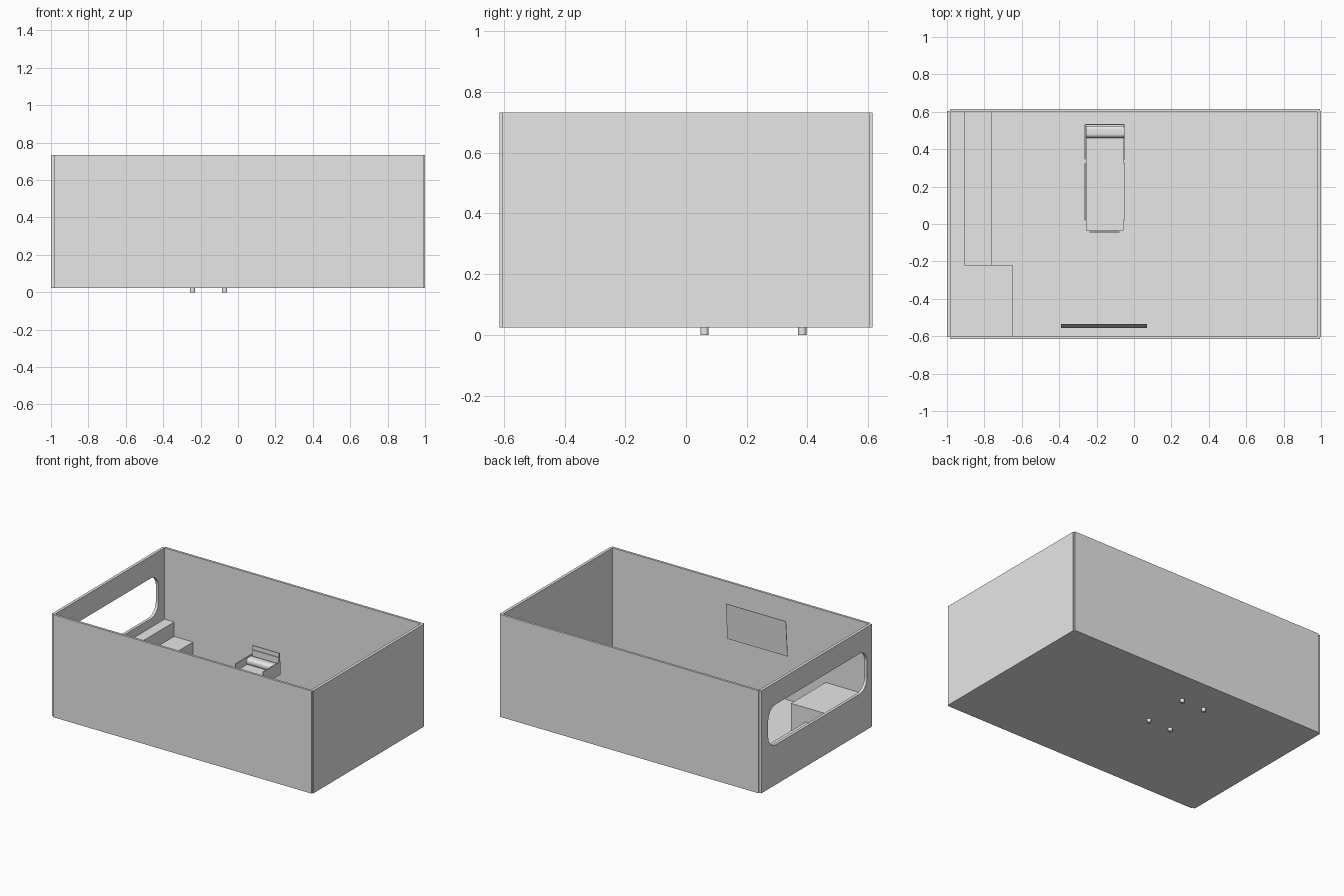
import bpy, bmesh, math

if "Cube" in bpy.data.objects:
    bpy.data.objects.remove(bpy.data.objects["Cube"], do_unlink=True)

grey = bpy.data.materials.new("light_grey")
grey.use_nodes = True
grey.diffuse_color = (0.8, 0.8, 0.8, 1)
grey.node_tree.nodes["Principled BSDF"].inputs["Base Color"].default_value = (0.8, 0.8, 0.8, 1)


def add(name, bm):
    mesh = bpy.data.meshes.new(name)
    bm.to_mesh(mesh)
    bm.free()
    mesh.materials.append(grey)
    obj = bpy.data.objects.new(name, mesh)
    bpy.context.collection.objects.link(obj)
    return obj


def box(name, x, y, z, round_axis=None, radius=0.0):
    """Box from three (low, high) ranges, optionally rounded along one axis."""
    bm = bmesh.new()
    bmesh.ops.create_cube(bm, size=1)
    for v in bm.verts:
        for i, (low, high) in enumerate((x, y, z)):
            v.co[i] = high if v.co[i] > 0 else low
    if round_axis is not None:
        edges = [e for e in bm.edges
                 if abs((e.verts[0].co - e.verts[1].co)[round_axis]) > 1e-5]
        bmesh.ops.bevel(bm, geom=edges, offset=radius, segments=8,
                        profile=0.5, affect='EDGES')
    return add(name, bm)


def smooth(obj):
    bpy.ops.object.select_all(action='DESELECT')
    obj.select_set(True)
    bpy.context.view_layer.objects.active = obj
    bpy.ops.object.shade_smooth_by_angle(angle=math.radians(35))


BASE, FLOOR, TOP = 0.024, 0.04, 0.733

# Open room shell
box("floor", (-0.985, 0.99), (-0.6, 0.6), (BASE, FLOOR))
box("front_wall", (-0.983, 0.994), (-0.614, -0.598), (BASE, TOP))
box("back_wall", (-0.983, 0.994), (0.598, 0.614), (BASE, TOP))
box("left_wall", (0.98, 1.0), (-0.604, 0.604), (BASE, TOP))
right_wall = box("right_wall", (-1.0, -0.98), (-0.604, 0.604), (BASE, TOP))

# Rounded window opening in the right wall
cutter = box("window_cutter", (-1.1, -0.9), (-0.55, 0.53), (0.3, 0.58), 0, 0.085)
cutter.hide_render = True
cut = right_wall.modifiers.new("window", 'BOOLEAN')
cut.operation = 'DIFFERENCE'
cut.solver = 'EXACT'
cut.object = cutter
bpy.context.view_layer.objects.active = right_wall
bpy.ops.object.modifier_apply(modifier="window")
bpy.data.objects.remove(cutter, do_unlink=True)

# Cabinet and stepped bench below the window
box("corner_cabinet", (-0.98, -0.65), (-0.598, -0.22), (FLOOR, 0.238))
box("bench_upper_step", (-0.98, -0.907), (-0.22, 0.598), (FLOOR, 0.24))
box("bench_lower_step", (-0.907, -0.763), (-0.22, 0.598), (FLOOR, 0.14))

# Thin screen leaning into the room
screen = box("screen", (-0.23, 0.23), (-0.0015, 0.0015), (-0.125, 0.125))
screen.location = (-0.16, -0.545, 0.49)
screen.rotation_euler.x = -math.atan2(0.018, 0.25)

# Lounger: seat, back board, foot plate
MID = -0.157
box("lounger_seat", (-0.257, -0.057), (-0.035, 0.53), (0.14, 0.17))
box("lounger_back", (-0.259, -0.055), (0.528, 0.535), (0.14, 0.278))
box("lounger_back_ledge", (-0.259, -0.055), (0.522, 0.528), (0.225, 0.25))
box("lounger_foot_plate", (-0.237, -0.077), (-0.046, -0.04), (0.09, 0.15))

# Lounger pillow
pillow = box("lounger_pillow", (-0.257, -0.057), (0.46, 0.528), (0.165, 0.213), 0, 0.022)
smooth(pillow)

# Mirrored side panels, rails and legs
for side, s in (("left", 1), ("right", -1)):
    inner, outer = MID + s * 0.102, MID + s * 0.108
    span = (min(inner, outer), max(inner, outer))
    box(side + "_head_panel", span, (0.345, 0.533), (0.13, 0.22))
    box(side + "_rail", span, (0.02, 0.325), (0.13, 0.17))
    for place, y in (("front", 0.061), ("back", 0.383)):
        bm = bmesh.new()
        bmesh.ops.create_cone(bm, cap_ends=True, segments=24, radius1=0.0135,
                              radius2=0.0135, depth=0.14)
        bmesh.ops.translate(bm, verts=bm.verts, vec=(MID + s * 0.086, y, 0.07))
        smooth(add(side + "_" + place + "_leg", bm))
